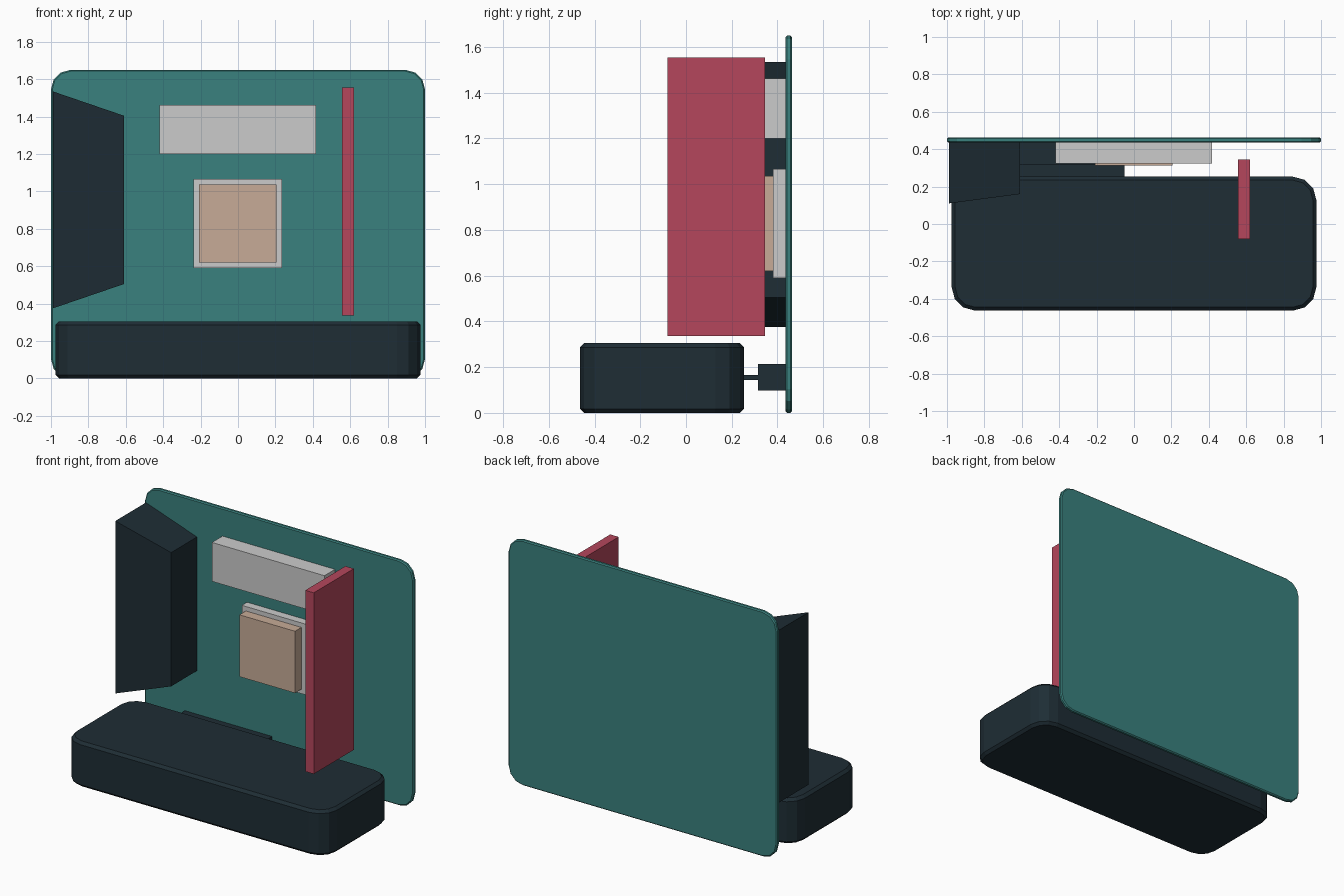
import bpy, bmesh

if "Cube" in bpy.data.objects:
    bpy.data.objects.remove(bpy.data.objects["Cube"])

def material(name, rgb):
    m = bpy.data.materials.new(name)
    m.diffuse_color = (*rgb, 1)
    m.use_nodes = True
    m.node_tree.nodes["Principled BSDF"].inputs["Base Color"].default_value = m.diffuse_color
    return m

TEAL = material("teal", (0.042, 0.22, 0.21))
DARK = material("dark", (0.013, 0.026, 0.035))
RED = material("red", (0.46, 0.062, 0.107))
TAN = material("tan", (0.57, 0.41, 0.31))

def finish(name, bm, mat):
    bmesh.ops.recalc_face_normals(bm, faces=bm.faces)
    me = bpy.data.meshes.new(name)
    bm.to_mesh(me)
    bm.free()
    ob = bpy.data.objects.new(name, me)
    bpy.context.collection.objects.link(ob)
    if mat:
        me.materials.append(mat)
    return ob

def box(name, x, y, z, mat=None, axis=None, radius=0, rim=0, segments=3):
    """Box from min/max ranges; rounds the edges along one axis, then chamfers both rims."""
    bm = bmesh.new()
    bmesh.ops.create_cube(bm, size=1)
    for v in bm.verts:
        for i, r in enumerate((x, y, z)):
            v.co[i] = r[0] if v.co[i] < 0 else r[1]
    if axis is not None:
        along = [e for e in bm.edges
                 if abs((e.verts[0].co - e.verts[1].co).normalized()[axis]) > 0.9]
        bmesh.ops.bevel(bm, geom=along, offset=radius, segments=segments,
                        profile=0.5, affect='EDGES')
        bm.normal_update()
        edges = [e for e in bm.edges
                 if any(abs(f.normal[axis]) > 0.9 for f in e.link_faces)]
        bmesh.ops.bevel(bm, geom=edges, offset=rim, segments=1, affect='EDGES')
    return finish(name, bm, mat)

# main board and power base
box("main_board", (-1, 1), (0.435, 0.463), (0, 1.65), TEAL, 1, 0.105, 0.007)
box("power_base", (-0.975, 0.975), (-0.463, 0.253), (0, 0.305), DARK, 2, 0.125, 0.018)

# tapered port cover on the left edge
bm = bmesh.new()
outline = [(-0.99, 0.375, 0.11), (-0.61, 0.505, 0.16),
           (-0.61, 1.405, 0.16), (-0.99, 1.535, 0.11)]
front = [bm.verts.new((x, y, z)) for x, z, y in outline]
back = [bm.verts.new((x, 0.437, z)) for x, z, y in outline]
bm.faces.new(front)
bm.faces.new(back[::-1])
for i in range(4):
    j = (i + 1) % 4
    bm.faces.new((front[i], back[i], back[j], front[j]))
finish("port_cover", bm, DARK)

# blocks mounted on the board
box("top_heat_sink", (-0.42, 0.417), (0.323, 0.436), (1.2, 1.462))
box("chip_socket", (-0.238, 0.236), (0.38, 0.436), (0.59, 1.066))
box("chip", (-0.208, 0.206), (0.312, 0.381), (0.62, 1.036), TAN)

# upright expansion card
box("expansion_card", (0.557, 0.62), (-0.08, 0.346), (0.336, 1.555), RED)

# connector joining board and base
box("connector", (-0.70, -0.05), (0.315, 0.436), (0.098, 0.213), DARK)
box("connector_tab", (-0.70, -0.05), (0.245, 0.316), (0.144, 0.166), DARK)
